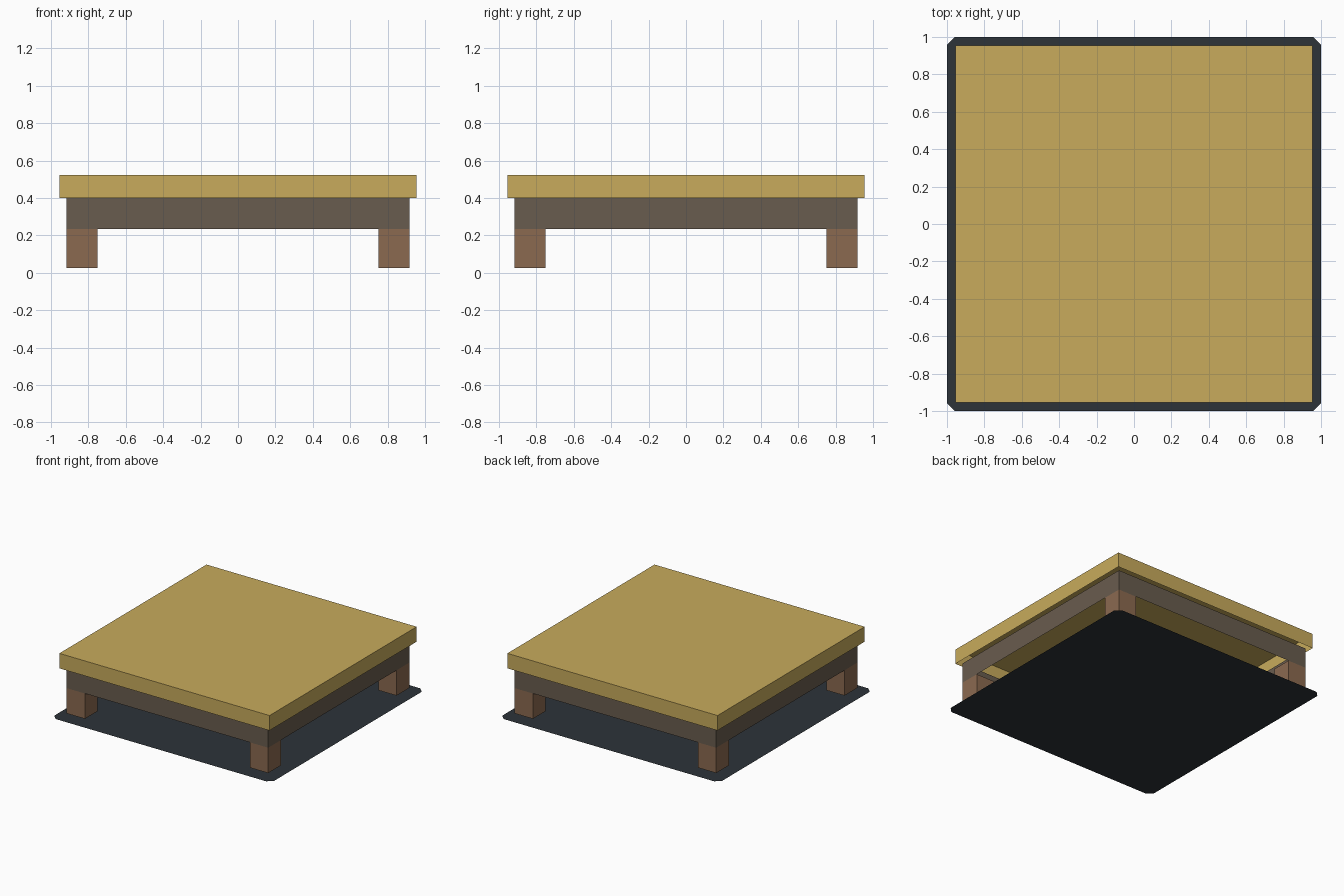
import bpy, bmesh

if "Cube" in bpy.data.objects:
    bpy.data.objects.remove(bpy.data.objects["Cube"])


def linear(c):
    c /= 255
    return c / 12.92 if c <= 0.04045 else ((c + 0.055) / 1.055) ** 2.4


def material(name, r, g, b):
    m = bpy.data.materials.new(name)
    m.diffuse_color = (linear(r), linear(g), linear(b), 1)
    m.use_nodes = True
    m.node_tree.nodes["Principled BSDF"].inputs["Base Color"].default_value = m.diffuse_color
    return m


straw = material("straw yellow", 200, 171, 92)
taupe = material("dark taupe", 105, 92, 78)
brown = material("wood brown", 139, 106, 80)
slate = material("dark slate", 45, 51, 57)


def finish(name, bm, mat):
    mesh = bpy.data.meshes.new(name)
    bm.to_mesh(mesh)
    bm.free()
    mesh.materials.append(mat)
    obj = bpy.data.objects.new(name, mesh)
    bpy.context.collection.objects.link(obj)
    return obj


def box(name, cx, cy, half, z0, z1, mat, top=True, bottom=True):
    """Square box; top or bottom may be left open."""
    bm = bmesh.new()
    bmesh.ops.create_cube(bm, size=2)
    bm.normal_update()
    drop = [f for f in bm.faces
            if (f.normal.z > 0.5 and not top) or (f.normal.z < -0.5 and not bottom)]
    bmesh.ops.delete(bm, geom=drop, context='FACES_ONLY')
    for v in bm.verts:
        v.co = (cx + v.co.x * half, cy + v.co.y * half, z1 if v.co.z > 0 else z0)
    return finish(name, bm, mat)


# Thin base sheet with clipped corners
bm = bmesh.new()
a, b = 1.0, 0.957
outline = [(a, -b), (a, b), (b, a), (-b, a), (-a, b), (-a, -b), (-b, -a), (b, -a)]
bm.faces.new([bm.verts.new((x, y, 0)) for x, y in outline])
finish("base_sheet", bm, slate)

# Table top: a cap with a hanging rim, open underneath
box("table_top", 0, 0, 0.955, 0.40, 0.523, straw, bottom=False)

# Apron: four thin boards under the top
box("apron", 0, 0, 0.916, 0.233, 0.40, taupe, top=False, bottom=False)

# Four short square legs
for sx, side in ((-1, "left"), (1, "right")):
    for sy, end in ((-1, "front"), (1, "back")):
        box(f"{end}_{side}_leg", sx * 0.833, sy * 0.833, 0.083, 0.025, 0.233, brown)
